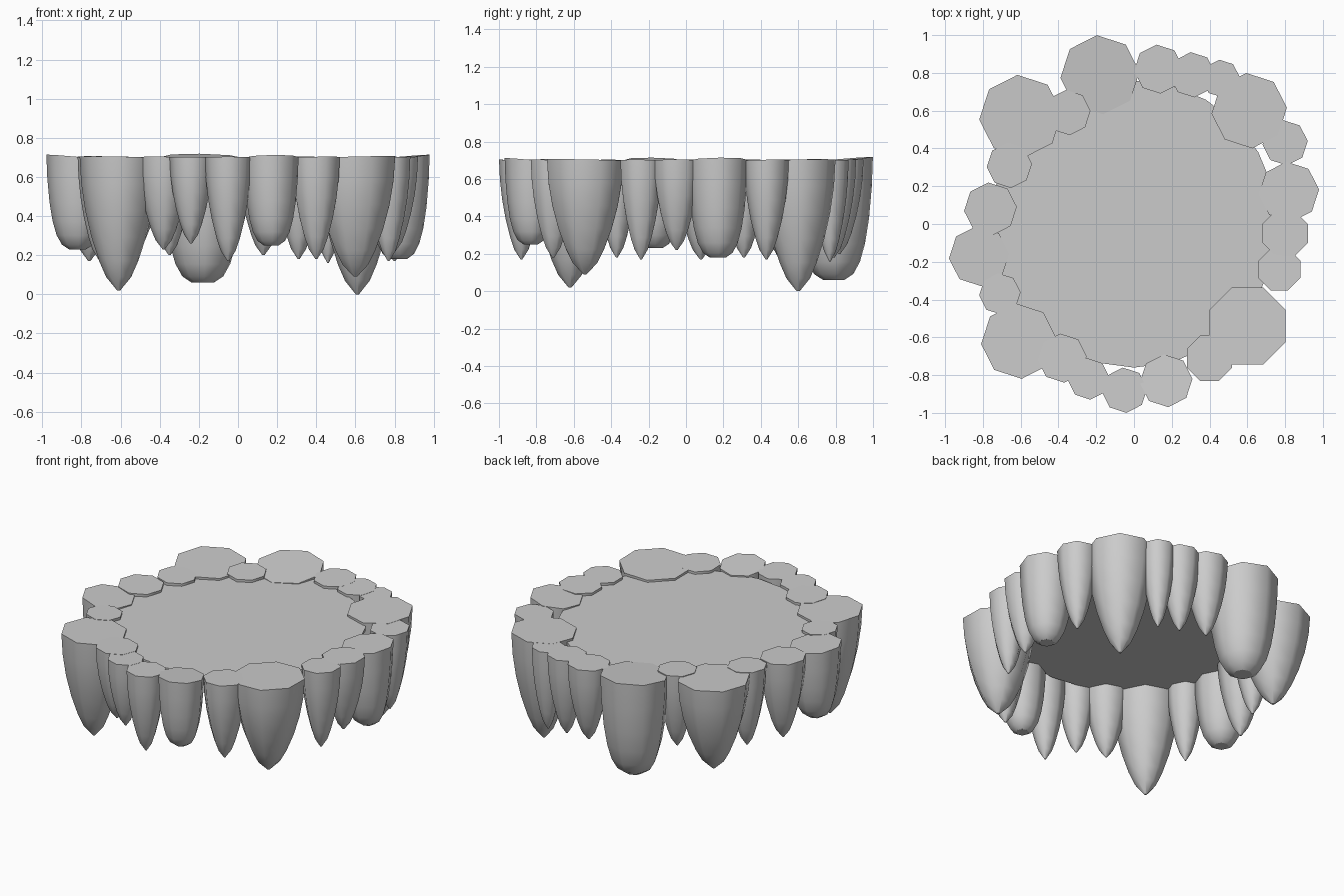
import bpy
import bmesh
import math

# Remove the default object
default = bpy.data.objects.get("Cube")
if default:
    bpy.data.objects.remove(default, do_unlink=True)

SIDES = 8
TOP = 0.7

# Single plain colour
stone = bpy.data.materials.new("plain_grey")
stone.use_nodes = True
grey = (0.6, 0.6, 0.6, 1)
stone.diffuse_color = grey
stone.node_tree.nodes["Principled BSDF"].inputs["Base Color"].default_value = grey

# Profiles: (share of length from the top, share of radius)
POINTED = [(0, 1), (.2, .96), (.4, .86), (.6, .7), (.78, .5), (.9, .32), (1, .04)]
BLUNT = [(0, 1), (.25, .97), (.5, .9), (.7, .8), (.85, .67), (.95, .5), (1, .27)]


def add_object(name, bm):
    """Turn a finished bmesh into a linked, coloured object."""
    bmesh.ops.recalc_face_normals(bm, faces=bm.faces)
    mesh = bpy.data.meshes.new(name)
    bm.to_mesh(mesh)
    bm.free()
    mesh.materials.append(stone)
    obj = bpy.data.objects.new(name, mesh)
    bpy.context.scene.collection.objects.link(obj)
    return obj


def add_spike(name, x, y, radius, tip, profile, tilt, turn):
    """Hanging eight-sided spike; the cap slopes down towards the middle by tilt."""
    bm = bmesh.new()
    reach = math.hypot(x, y)
    rings = []
    for share, width in profile:
        ring = []
        for i in range(SIDES):
            angle = math.tau * (i + turn) / SIDES
            dx = math.cos(angle) * radius * width
            dy = math.sin(angle) * radius * width
            outward = (dx * x + dy * y) / reach
            z = TOP + (tip - TOP) * share + outward * tilt * (1 - share)
            ring.append(bm.verts.new((x + dx, y + dy, z)))
        rings.append(ring)
    for upper, lower in zip(rings, rings[1:]):
        for i in range(SIDES):
            j = (i + 1) % SIDES
            side = bm.faces.new((upper[i], upper[j], lower[j], lower[i]))
            side.smooth = True
    bm.faces.new(rings[0])
    bm.faces.new(rings[-1])
    return add_object(name, bm)


# Pointed spikes: x, y, radius, tip height
pointed = [
    (-.61, -.62, .2, .02), (-.38, -.71, .13, .23), (-.24, -.82, .11, .26),
    (-.05, -.88, .12, .17), (.4, -.71, .13, .18), (.6, -.54, .22, .09),
    (.77, -.24, .12, .17), (.8, -.05, .13, .22), (.8, .43, .12, .17),
    (.61, .6, .2, 0), (.46, .77, .1, .16), (.31, .79, .12, .18),
    (.13, .82, .13, .2), (-.35, .59, .12, .2), (-.6, .57, .22, .11),
    (-.66, .31, .12, .18), (-.76, .08, .14, .17), (-.71, -.37, .11, .18),
]
for n, (x, y, radius, tip) in enumerate(pointed):
    turn = 0.5 if y < 0 < x else 0.1
    add_spike(f"pointed_spike_{n + 1}", x, y, radius, tip, POINTED, 0.03, turn)

# Blunt spikes, whose caps dip under the plate
blunt = [
    (-.18, .79, .21, .06), (.17, -.83, .14, .25),
    (.82, .17, .16, .18), (-.82, -.17, .16, .23),
]
for n, (x, y, radius, tip) in enumerate(blunt):
    add_spike(f"blunt_spike_{n + 1}", x, y, radius, tip, BLUNT, 0.09, 0.1)

# Round plate joining the ring of spikes
bm = bmesh.new()
bmesh.ops.create_cone(bm, cap_ends=True, segments=24, radius1=.76, radius2=.76, depth=.02)
bmesh.ops.translate(bm, verts=bm.verts, vec=(0, 0, TOP - .03))
add_object("top_plate", bm)
